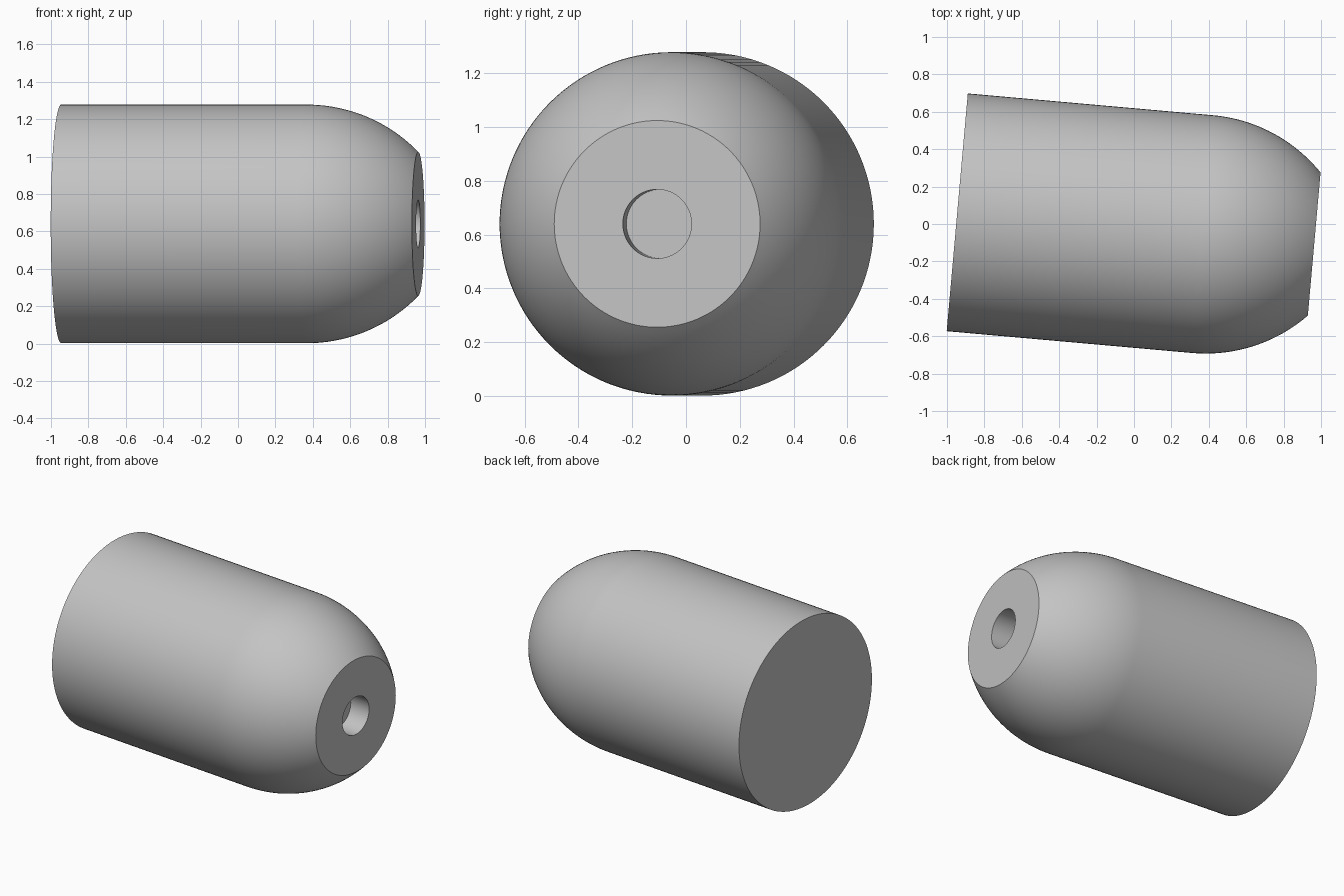
import bpy, bmesh
from math import sin, cos, asin, pi, radians
from mathutils import Matrix, Vector

cube = bpy.data.objects.get("Cube")
if cube:
    bpy.data.objects.remove(cube, do_unlink=True)

SEGMENTS = 128
LENGTH, RADIUS = 1.916, 0.638
NOSE_LENGTH, NOSE_RADIUS = 0.60, 0.384
HOLE_RADIUS, HOLE_DEPTH = 0.128, 0.148

grey = bpy.data.materials.new("light grey")
grey.use_nodes = True
colour = (0.55, 0.55, 0.55, 1)
grey.diffuse_color = colour
grey.node_tree.nodes["Principled BSDF"].inputs["Base Color"].default_value = colour

# Half profile (distance along axis, radius): flat base, straight wall, tangent arc, blind hole
drop = RADIUS - NOSE_RADIUS
arc_radius = (NOSE_LENGTH ** 2 + drop ** 2) / (2 * drop)
arc_angle = asin(NOSE_LENGTH / arc_radius)
arc_start = LENGTH - NOSE_LENGTH
profile = [(0, 0), (0, RADIUS)]
for i in range(25):
    a = arc_angle * i / 24
    profile.append((arc_start + arc_radius * sin(a),
                    RADIUS - arc_radius * (1 - cos(a))))
profile += [(LENGTH, HOLE_RADIUS), (LENGTH - HOLE_DEPTH, HOLE_RADIUS),
            (LENGTH - HOLE_DEPTH, 0)]

# Spin the profile around the axis
bm = bmesh.new()
verts = [bm.verts.new((s, r, 0)) for s, r in profile]
edges = [bm.edges.new(pair) for pair in zip(verts, verts[1:])]
bmesh.ops.spin(bm, geom=verts + edges, cent=(0, 0, 0), axis=(1, 0, 0),
               angle=2 * pi, steps=SEGMENTS)
bmesh.ops.remove_doubles(bm, verts=bm.verts[:], dist=0.0001)
bmesh.ops.recalc_face_normals(bm, faces=bm.faces[:])

# Turn the axis slightly and lift it onto the ground
bm.transform(Matrix.Translation(Vector((-0.945, 0.0625, 0.64)))
             @ Matrix.Rotation(radians(-5.08), 4, 'Z'))
mesh = bpy.data.meshes.new("domed_cylinder")
bm.to_mesh(mesh)
bm.free()
mesh.materials.append(grey)
body = bpy.data.objects.new("domed_cylinder", mesh)
bpy.context.collection.objects.link(body)

# Smooth walls, crisp rims
bpy.ops.object.select_all(action='DESELECT')
body.select_set(True)
bpy.context.view_layer.objects.active = body
bpy.ops.object.shade_smooth_by_angle(angle=radians(30))
